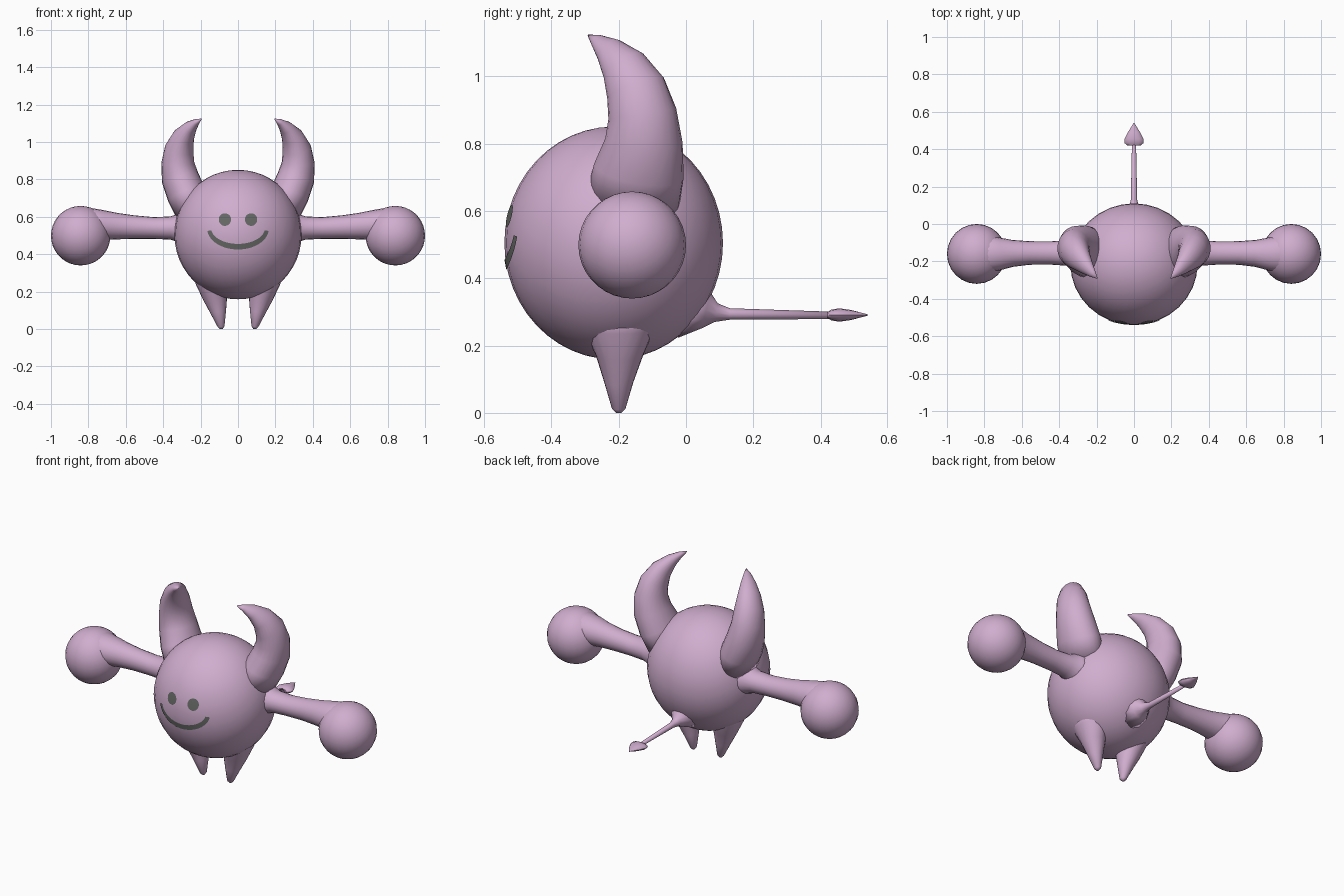
import bpy, bmesh, math
from mathutils import Vector

if "Cube" in bpy.data.objects:
    bpy.data.objects.remove(bpy.data.objects["Cube"])

def material(name, rgb):
    m = bpy.data.materials.new(name)
    m.diffuse_color = (*rgb, 1)
    m.use_nodes = True
    m.node_tree.nodes["Principled BSDF"].inputs["Base Color"].default_value = m.diffuse_color
    return m

PINK = material("mauve_pink", (0.63, 0.42, 0.62))
GREY = material("dark_grey", (0.13, 0.14, 0.13))
CENTRE = Vector((0, -0.215, 0.505))
RADII = Vector((0.34, 0.325, 0.346))

def finish(bm, name, mat, closed=True):
    if closed:
        bmesh.ops.recalc_face_normals(bm, faces=bm.faces)
    for f in bm.faces:
        f.smooth = True
    me = bpy.data.meshes.new(name)
    bm.to_mesh(me)
    bm.free()
    me.materials.append(mat)
    ob = bpy.data.objects.new(name, me)
    bpy.context.collection.objects.link(ob)
    return ob

def ball(name, centre, radii, seg):
    bm = bmesh.new()
    bmesh.ops.create_uvsphere(bm, u_segments=seg, v_segments=seg * 3 // 4, radius=1)
    for v in bm.verts:
        v.co = Vector(a * b for a, b in zip(v.co, radii)) + Vector(centre)
    return finish(bm, name, PINK)

def loft(name, sections, guide, side=1, n=20):
    """Skin elliptical rings (x, y, z, radius along guide, radius across)."""
    bm = bmesh.new()
    pts = [Vector((s[0] * side, s[1], s[2])) for s in sections]
    rings = []
    for i, (p, s) in enumerate(zip(pts, sections)):
        t = (pts[min(i + 1, len(pts) - 1)] - pts[max(i - 1, 0)]).normalized()
        u = Vector(guide)
        u = (u - t * u.dot(t)).normalized()
        w = t.cross(u)
        angles = [2 * math.pi * k / n for k in range(n)]
        rings.append([bm.verts.new(p + u * s[3] * math.cos(a) + w * s[4] * math.sin(a))
                      for a in angles])
    for a, b in zip(rings, rings[1:]):
        for k in range(n):
            bm.faces.new((a[k], a[(k + 1) % n], b[(k + 1) % n], b[k]))
    bm.faces.new(rings[0])
    bm.faces.new(rings[-1])
    return finish(bm, name, PINK)

def on_face(x, z):
    """Point just in front of the body surface."""
    q = 1 - (x / RADII.x) ** 2 - ((z - CENTRE.z) / RADII.z) ** 2
    return Vector((x, CENTRE.y - RADII.y * math.sqrt(max(q, 0)) - 0.003, z))

# Round body
ball("body", CENTRE, RADII, 32)

# Paired limbs and horns
HORN = [(0.23, -0.16, 0.62, 0.14, 0.10), (0.275, -0.14, 0.72, 0.135, 0.105),
        (0.31, -0.125, 0.81, 0.115, 0.10), (0.322, -0.13, 0.89, 0.102, 0.088),
        (0.314, -0.15, 0.965, 0.09, 0.077), (0.29, -0.185, 1.03, 0.07, 0.058),
        (0.255, -0.228, 1.078, 0.045, 0.036), (0.222, -0.265, 1.107, 0.022, 0.017),
        (0.197, -0.29, 1.122, 0.003, 0.003)]
ARM = [(0.24, -0.155, 0.54, 0.12, 0.12), (0.31, -0.155, 0.54, 0.085, 0.08),
       (0.36, -0.155, 0.54, 0.068, 0.062), (0.45, -0.155, 0.54, 0.062, 0.058),
       (0.56, -0.155, 0.545, 0.063, 0.063), (0.65, -0.157, 0.55, 0.072, 0.071),
       (0.72, -0.16, 0.555, 0.088, 0.08), (0.79, -0.16, 0.56, 0.105, 0.09),
       (0.86, -0.16, 0.54, 0.09, 0.08)]
LEG = [(0.09, -0.2, 0.0, 0.008, 0.008), (0.09, -0.2, 0.012, 0.02, 0.018),
       (0.105, -0.2, 0.09, 0.043, 0.042), (0.122, -0.198, 0.17, 0.07, 0.066),
       (0.14, -0.198, 0.25, 0.105, 0.085), (0.15, -0.2, 0.32, 0.12, 0.10)]
for side, word in ((-1, "left"), (1, "right")):
    loft(word + "_horn", HORN, (0, 1, 0), side, 24)
    loft(word + "_arm", ARM, (0, 1, 0), side)
    loft(word + "_leg", LEG, (0, 1, 0), side)
    ball(word + "_hand", (0.841 * side, -0.16, 0.499), (0.159, 0.16, 0.159), 24)

# Tail with a flat arrow tip
loft("tail", [(0, 0.0, 0.32, 0.10, 0.10), (0, 0.06, 0.305, 0.055, 0.055),
              (0, 0.09, 0.298, 0.028, 0.028), (0, 0.13, 0.294, 0.017, 0.017),
              (0, 0.43, 0.29, 0.011, 0.011)], (1, 0, 0), n=12)
tip = loft("tail_tip", [(0, 0.42, 0.291, 0.036, 0.008), (0, 0.432, 0.291, 0.05, 0.016),
                        (0, 0.455, 0.291, 0.05, 0.02), (0, 0.49, 0.291, 0.033, 0.015),
                        (0, 0.54, 0.291, 0.002, 0.002)], (1, 0, 0), n=12)

# Eyes: thin discs following the body surface
for side, word in ((-1, "left"), (1, "right")):
    bm = bmesh.new()
    hub = bm.verts.new(on_face(0.07 * side, 0.585))
    rim = [bm.verts.new(on_face(0.07 * side + 0.033 * math.cos(a), 0.585 + 0.034 * math.sin(a)))
           for a in (2 * math.pi * k / 20 for k in range(20))]
    for k in range(20):
        bm.faces.new((hub, rim[k], rim[(k + 1) % 20]))
    finish(bm, word + "_eye", GREY, False)

# Smile: curved strip, thicker in the middle
bm = bmesh.new()
strip = []
for k in range(25):
    a = math.radians(-172 + 164 * k / 24)
    half = 0.010 + 0.005 * math.sin(-a)
    strip.append([bm.verts.new(on_face((0.155 + d) * math.cos(a), 0.54 + (0.1 + d) * math.sin(a)))
                  for d in (-half, half)])
for a, b in zip(strip, strip[1:]):
    bm.faces.new((a[0], a[1], b[1], b[0]))
finish(bm, "smile", GREY, False)

# Keep hard creases sharp on the tail tip
bpy.context.view_layer.objects.active = tip
tip.select_set(True)
bpy.ops.object.shade_smooth_by_angle(angle=math.radians(50))
